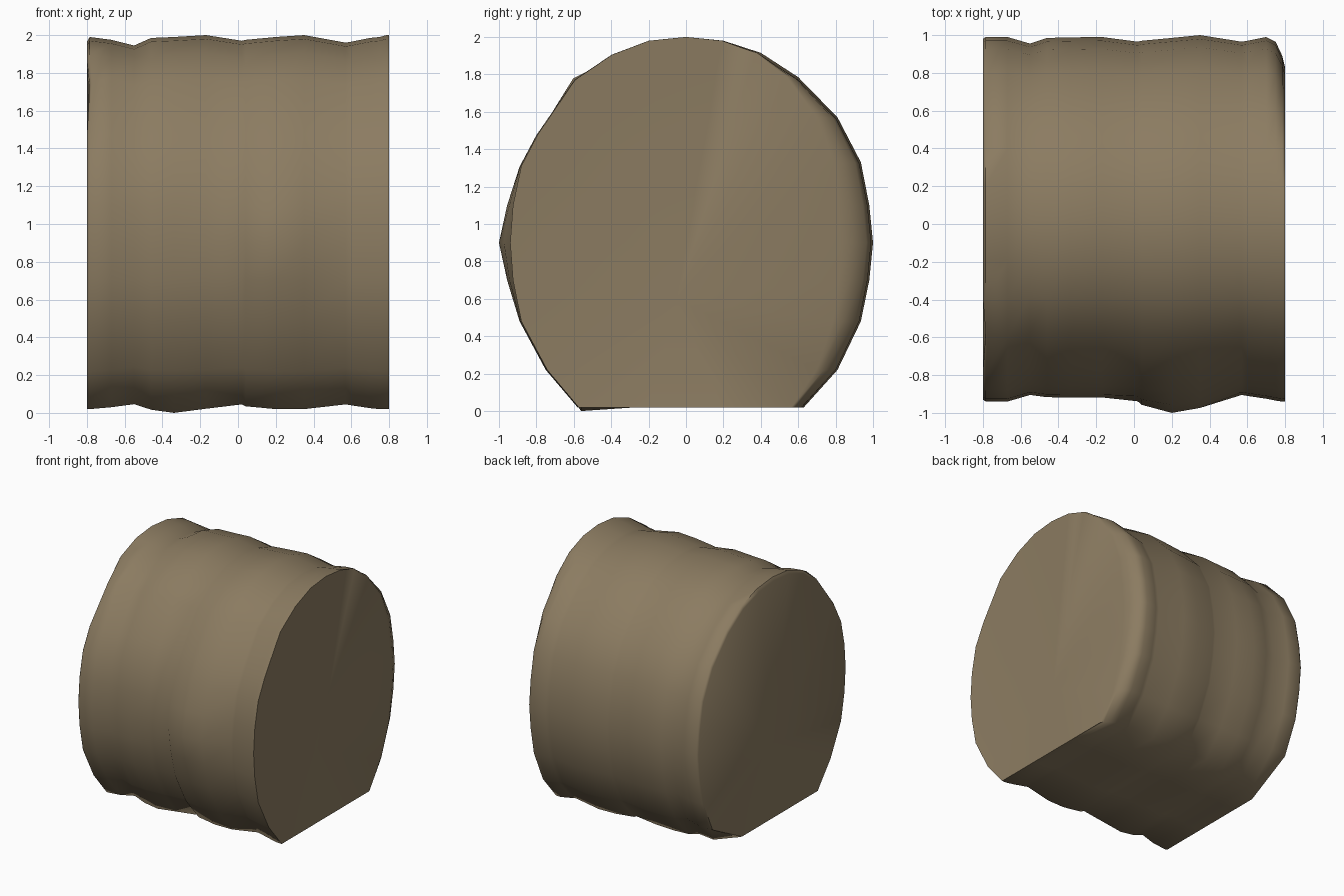
import bpy
import bmesh
from mathutils import Vector

cube = bpy.data.objects.get("Cube")
if cube:
    bpy.data.objects.remove(cube, do_unlink=True)

# Bark brown material
brown = bpy.data.materials.new("bark_brown")
brown.use_nodes = True
colour = (0.26, 0.2, 0.12, 1)
brown.diffuse_color = colour
bsdf = brown.node_tree.nodes["Principled BSDF"]
bsdf.inputs["Base Color"].default_value = colour
bsdf.inputs["Roughness"].default_value = 0.8

# Cross-section (y, z): a round drum with a flat base
MID = 0.9
outline = [(0, 2), (0.2, 1.98), (0.4, 1.915), (0.6, 1.785), (0.81, 1.57), (0.935, 1.33),
           (0.98, 1.1), (1, 0.9), (0.98, 0.7), (0.935, 0.48), (0.81, 0.22), (0.63, 0.02),
           (0.2, 0.02), (-0.2, 0.02), (-0.58, 0.02), (-0.75, 0.22), (-0.89, 0.48),
           (-0.935, 0.7), (-0.95, 0.9), (-0.935, 1.1), (-0.89, 1.31), (-0.8, 1.48),
           (-0.6, 1.77), (-0.4, 1.905), (-0.2, 1.98)]

# Stations along the drum: x, top z, bottom z, front y, back y
stations = [(-0.8, 1.965, 0.02, 0.93, 0.98), (-0.785, 1.99, 0.02, 0.94, 0.99),
            (-0.67, 1.975, 0.03, 0.94, 0.99), (-0.55, 1.945, 0.05, 0.905, 0.955),
            (-0.46, 1.985, 0.03, 0.917, 0.985), (-0.34, 1.99, 0.025, 0.918, 0.988),
            (-0.17, 2, 0.03, 0.918, 0.99), (0.02, 1.97, 0.045, 0.915, 0.965),
            (0.04, 1.975, 0.035, 0.93, 0.97), (0.2, 1.99, 0.02, 0.95, 0.985),
            (0.35, 2, 0.02, 0.945, 1), (0.57, 1.96, 0.045, 0.905, 0.965),
            (0.6, 1.965, 0.04, 0.91, 0.97), (0.7, 1.985, 0.025, 0.925, 0.99),
            (0.75, 1.99, 0.02, 0.935, 0.965), (0.785, 2, 0.02, 0.94, 0.89),
            (0.8, 2, 0.02, 0.94, 0.83)]

# Worn lumps and dents: centre, push, radius
lumps = [((0.2, -0.95, 0.9), (0, -0.05, 0), 0.35),
         ((-0.34, -0.56, 0.025), (0, 0, -0.025), 0.25),
         ((-0.8, 0.62, 0.02), (0, -0.21, 0), 0.15),
         ((-0.8, -0.59, 1.74), (0.015, 0.01, -0.015), 0.12),
         ((-0.67, -0.6, 1.75), (0, -0.01, 0.03), 0.1)]


def ring_point(y, z, station):
    x, top, bottom, front, back = station
    # The back narrows most at its widest height
    y *= 1 - (1 - back) * y if y > 0 else front / 0.95
    if z > MID:
        z = MID + (z - MID) * (top - MID) / (2 - MID)
    else:
        z = MID - (MID - z) * (MID - bottom) / (MID - 0.02)
    point = Vector((x, y, z))
    offset = Vector()
    for centre, push, radius in lumps:
        distance = (point - Vector(centre)).length
        offset += Vector(push) * max(0, 1 - distance / radius)
    return point + offset


# Loft the rings
bm = bmesh.new()
rings = [[bm.verts.new(ring_point(y, z, s)) for y, z in outline] for s in stations]
count = len(outline)
for a, b in zip(rings, rings[1:]):
    for i in range(count):
        j = (i + 1) % count
        bm.faces.new((a[i], a[j], b[j], b[i]))

# Close both ends with shallow dished caps
for ring, x in ((rings[0], -0.75), (rings[-1], 0.75)):
    hub = bm.verts.new((x, -0.05, 0.6))
    for i in range(count):
        bm.faces.new((ring[i], ring[(i + 1) % count], hub))
bmesh.ops.recalc_face_normals(bm, faces=bm.faces)

mesh = bpy.data.meshes.new("log_drum")
bm.to_mesh(mesh)
bm.free()
mesh.materials.append(brown)
drum = bpy.data.objects.new("log_drum", mesh)
bpy.context.collection.objects.link(drum)
bpy.ops.object.select_all(action="DESELECT")
drum.select_set(True)
bpy.context.view_layer.objects.active = drum
bpy.ops.object.shade_smooth_by_angle(angle=1.1)
